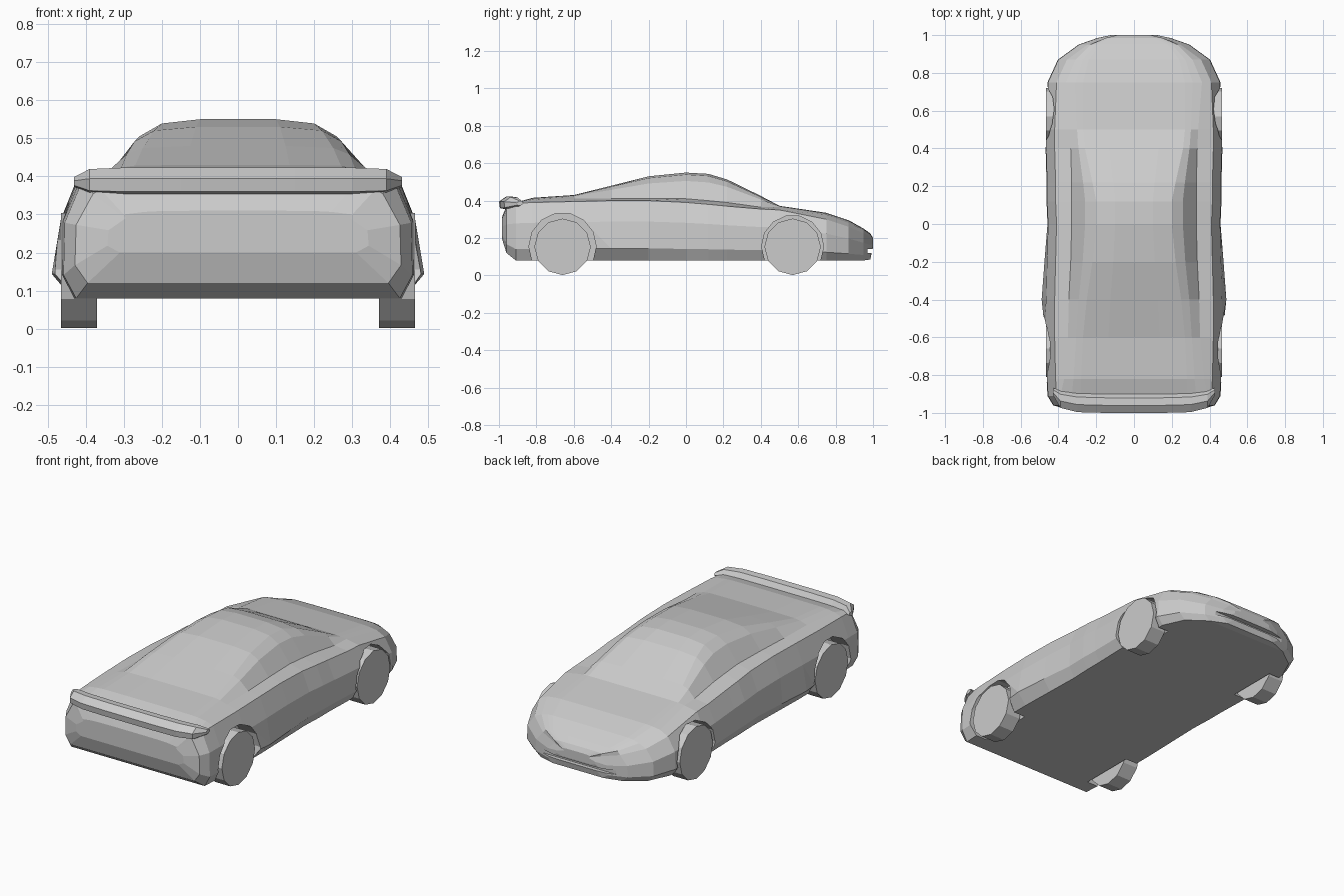
import bpy, bmesh, math

if "Cube" in bpy.data.objects:
    bpy.data.objects.remove(bpy.data.objects["Cube"])


def loft(name, rings):
    """Skin a list of equal-length closed rings and cap both ends."""
    bm = bmesh.new()
    vs = [[bm.verts.new(p) for p in r] for r in rings]
    n = len(rings[0])
    for a, b in zip(vs, vs[1:]):
        for i in range(n):
            j = (i + 1) % n
            bm.faces.new((a[i], a[j], b[j], b[i]))
    bm.faces.new(vs[0])
    bm.faces.new(vs[-1])
    bmesh.ops.recalc_face_normals(bm, faces=bm.faces)
    me = bpy.data.meshes.new(name)
    bm.to_mesh(me)
    bm.free()
    ob = bpy.data.objects.new(name, me)
    bpy.context.collection.objects.link(ob)
    return ob


def lerp(a, b, t):
    return a + (b - a) * t


def cylinder(name, x0, x1, y, z, r, sides):
    bpy.ops.mesh.primitive_cylinder_add(vertices=sides, radius=r, depth=abs(x1 - x0),
                                        location=((x0 + x1) / 2, y, z),
                                        rotation=(0, math.pi / 2, 0))
    ob = bpy.context.object
    ob.name = name
    return ob


def cut(ob, cutter):
    mod = ob.modifiers.new("cut", 'BOOLEAN')
    mod.operation, mod.solver, mod.object = 'DIFFERENCE', 'EXACT', cutter
    bpy.context.view_layer.objects.active = ob
    bpy.ops.object.modifier_apply(modifier=mod.name)
    bpy.data.objects.remove(cutter)


# Body and cabin stations: y, half width, floor z, shoulder z,
# cabin base x, cabin base z, roof edge x, top z
STATIONS = [
    (-.985, .34, .20, .29, .30, .30, .20, .31),
    (-.96, .425, .12, .355, .36, .365, .25, .37),
    (-.91, .455, .08, .385, .39, .39, .28, .39),
    (-.82, .46, .08, .39, .37, .405, .28, .415),
    (-.60, .465, .08, .395, .35, .41, .27, .43),
    (-.40, .465, .08, .40, .345, .41, .25, .48),
    (-.20, .46, .08, .40, .335, .41, .22, .53),
    (0.0, .455, .08, .39, .33, .41, .20, .55),
    (.12, .46, .08, .38, .33, .40, .20, .543),
    (.22, .46, .08, .37, .33, .39, .22, .513),
    (.40, .465, .08, .355, .335, .365, .26, .425),
    (.50, .465, .08, .35, .34, .365, .27, .372),
    (.75, .455, .08, .30, .36, .325, .27, .335),
    (.87, .40, .08, .26, .31, .28, .24, .295),
    (.95, .29, .08, .225, .23, .245, .18, .25),
    (.985, .19, .085, .205, .15, .22, .11, .225),
    (1.0, .12, .15, .185, .09, .195, .06, .20),
]
FLARE = {-.40: .024, -.20: .014}


def body_ring(y, w, zb, zs, cx, cz, rx, zt):
    half = [(0, zb), (w - .03, zb),
            (w + FLARE.get(y, .003), lerp(zb, zs, .2)),
            (w, lerp(zb, zs, .65)),
            (w - .045, zs), (cx, cz),
            (lerp(cx, rx, .55), lerp(cz, zt, .68)),
            (rx, lerp(cz, zt, .92)), (rx * .5, zt), (0, zt)]
    pts = half + [(-x, z) for x, z in half[-2:0:-1]]
    return [(x, y, z) for x, z in pts]


body = loft("body", [body_ring(*s) for s in STATIONS])

# Wheels and the arches cut for them
for label, y, arch_r in (("spoiler_end", -.66, .18), ("nose_end", .57, .166)):
    for side, s in (("right", 1), ("left", -1)):
        cut(body, cylinder("arch_cutter", s * .36, s * .60, y, .155, arch_r, 14))
        cylinder(f"wheel_{label}_{side}", s * .37, s * .465, y, .153, .151, 12)

# Air intake slot across the nose
bpy.ops.mesh.primitive_cube_add(size=1, location=(0, 1.0, .13))
slot = bpy.context.object
slot.scale = (.50, .06, .022)
cut(body, slot)

# Spoiler: one wing profile swept across the tail, swept forward at the ends
PROFILE = [(-.895, .385), (-.92, .42), (-.96, .423), (-1.0, .395), (-.995, .36), (-.95, .35)]
SPANS = [(.43, .05, .35), (.39, .02, .9), (.30, .004, 1), (.15, 0, 1)]
spans = [(-x, d, k) for x, d, k in SPANS] + SPANS[::-1]
loft("spoiler", [[(x, lerp(-.93, y, k) + d, lerp(.385, z, k)) for y, z in PROFILE]
                 for x, d, k in spans])
